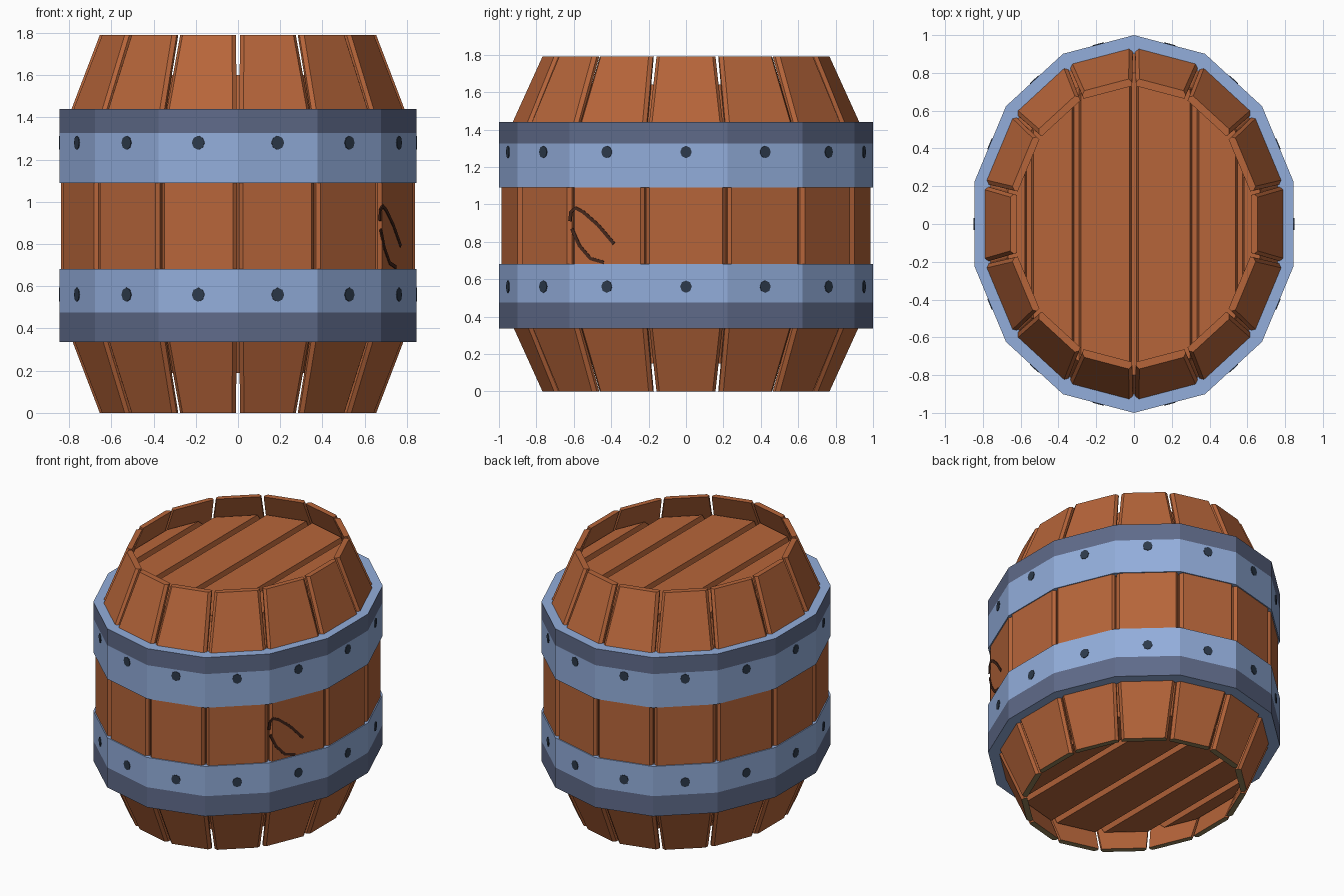
import bpy, bmesh, math
from mathutils import Vector

if "Cube" in bpy.data.objects:
    bpy.data.objects.remove(bpy.data.objects["Cube"])

N = 14           # sides of the barrel
SX = 0.867       # squash along x
TOP = 1.79


def material(name, rgb):
    m = bpy.data.materials.new(name)
    m.diffuse_color = (*rgb, 1)
    m.use_nodes = True
    m.node_tree.nodes["Principled BSDF"].inputs["Base Color"].default_value = m.diffuse_color
    return m


WOOD = material("brown wood", (0.47, 0.13, 0.042))
STEEL = material("light blue steel", (0.29, 0.42, 0.71))
DARK_STEEL = material("dark blue steel", (0.115, 0.147, 0.254))
RIVET = material("slate rivet", (0.026, 0.042, 0.07))
CRACK = material("dark brown crack", (0.06, 0.02, 0.011))
END = material("olive end grain", (0.29, 0.22, 0.10))


def corner(k, r, z):
    a = 2 * math.pi * k / N
    return Vector((SX * r * math.sin(a), r * math.cos(a), z))


def finish(name, bm, *mats):
    bmesh.ops.recalc_face_normals(bm, faces=bm.faces[:])
    me = bpy.data.meshes.new(name)
    bm.to_mesh(me)
    bm.free()
    for m in mats:
        me.materials.append(m)
    ob = bpy.data.objects.new(name, me)
    bpy.context.collection.objects.link(ob)
    return ob


def loft(bm, rings, closed=False):
    """Skin a list of point loops; cap the ends unless closed."""
    vs = [[bm.verts.new(p) for p in ring] for ring in rings]
    n = len(vs[0])
    for i in range(len(vs) if closed else len(vs) - 1):
        a, b = vs[i], vs[(i + 1) % len(vs)]
        for j in range(n):
            bm.faces.new((a[j], a[(j + 1) % n], b[(j + 1) % n], b[j]))
    if not closed:
        bm.faces.new(vs[0])
        bm.faces.new(vs[-1])


def lathe(bm, profile, closed=False):
    loft(bm, [[corner(k, r, z) for k in range(N)] for r, z in profile], closed)


# Staves: bent boards with chamfered long edges and narrow gaps
def stave_section(k, r, z, gap, thick=0.042, bevel=0.02):
    a, b = corner(k, r, z), corner(k + 1, r, z)
    ai, bi = corner(k, r - thick, z), corner(k + 1, r - thick, z)
    am, bm_ = a.lerp(ai, 0.5), b.lerp(bi, 0.5)
    t = (b - a).normalized()
    return [a + t * (gap + bevel), b - t * (gap + bevel), bm_ - t * gap,
            bi - t * gap, ai + t * gap, am + t * gap]


for k in range(N):
    bm = bmesh.new()
    loft(bm, [stave_section(k, r, z, g) for r, z, g in
              ((0.775, 0, 0.01), (0.992, 0.48, 0.005),
               (0.992, 1.31, 0.005), (0.775, TOP, 0.01))])
    stave = finish(f"stave_{k + 1}", bm, WOOD, END)
    for f in stave.data.polygons:
        f.material_index = 1 if f.normal.z < -0.95 else 0

# Inner core that closes the barrel behind the gaps
bm = bmesh.new()
lathe(bm, ((0.80, 0.19), (0.945, 0.49), (0.945, 1.30), (0.80, 1.60)))
finish("inner_core", bm, WOOD)

# Lid and base planks with slanted sides
SEAMS = (-0.9, -0.555, -0.305, 0, 0.32, 0.56, 0.9)


def plank(name, x0, x1, z_in, z_out):
    bm = bmesh.new()
    lathe(bm, ((0.80, z_in), (0.79, z_out)))
    up = 0.25 if z_out > z_in else -0.25
    for x, s in ((x0 + 0.012, -1), (x1 - 0.012, 1)):
        cut = bmesh.ops.bisect_plane(
            bm, geom=bm.verts[:] + bm.edges[:] + bm.faces[:],
            plane_co=(x, 0, z_in), plane_no=(s, 0, up), clear_outer=True)
        edges = [e for e in cut["geom_cut"] if isinstance(e, bmesh.types.BMEdge)]
        if edges:
            bmesh.ops.contextual_create(bm, geom=edges)
    finish(name, bm, WOOD)


for i in range(len(SEAMS) - 1):
    plank(f"lid_plank_{i + 1}", SEAMS[i], SEAMS[i + 1], 1.595, 1.64)
    plank(f"base_plank_{i + 1}", SEAMS[i], SEAMS[i + 1], 0.195, 0.15)


# Hoops with a darker band along the outer end
def hoop(name, z0, z1, split, dark_above):
    bm = bmesh.new()
    lathe(bm, ((0.90, z0), (1, z0), (1, split), (1, z1), (0.90, z1)), closed=True)
    ob = finish(name, bm, STEEL, DARK_STEEL)
    for f in ob.data.polygons:
        outer = abs(f.normal.z) < 0.5 and math.hypot(f.center.x / SX, f.center.y) > 0.93
        f.material_index = int(outer and (f.center.z > split) == dark_above)


hoop("upper_hoop", 1.09, 1.44, 1.325, True)
hoop("lower_hoop", 0.335, 0.682, 0.475, False)


# Rivets: thin discs in the middle of each hoop side
def side_axes(k, r):
    a, b = corner(k, r, 0), corner(k + 1, r, 0)
    t = (b - a).normalized()
    n = Vector((-t.y, t.x, 0))
    mid = (a + b) / 2
    return mid, t, n if n.dot(mid) > 0 else -n


for label, z in (("upper", 1.28), ("lower", 0.56)):
    bm = bmesh.new()
    for k in range(N):
        mid, t, n = side_axes(k, 1.0)
        disc = [mid + Vector((0, 0, z + 0.033 * math.sin(a))) + t * 0.031 * math.cos(a)
                for a in (i * math.pi / 4 for i in range(8))]
        loft(bm, [[p - n * 0.002 for p in disc], [p + n * 0.004 for p in disc]])
    finish(f"{label}_rivets", bm, RIVET)

# Crack drawn on one stave of the right side, given as (y, z) points
mid, t, n = side_axes(4, 0.992)


def crack(name, pts, w=0.009):
    bm = bmesh.new()
    P = [mid + t * ((y - mid.y) / t.y) + Vector((0, 0, z)) for y, z in pts]
    rings = []
    for i, p in enumerate(P):
        d = (P[min(i + 1, len(P) - 1)] - P[max(i - 1, 0)]).normalized()
        s = d.cross(n) * w
        rings.append([p + s - n * 0.003, p - s - n * 0.003,
                      p - s + n * 0.004, p + s + n * 0.004])
    loft(bm, rings)
    finish(name, bm, CRACK)


crack("upper_crack", ((-0.62, 0.91), (-0.615, 0.96), (-0.59, 0.98), (-0.55, 0.96),
                      (-0.47, 0.89), (-0.385, 0.79)))
crack("lower_crack", ((-0.61, 0.87), (-0.57, 0.78), (-0.51, 0.71), (-0.44, 0.69)))
